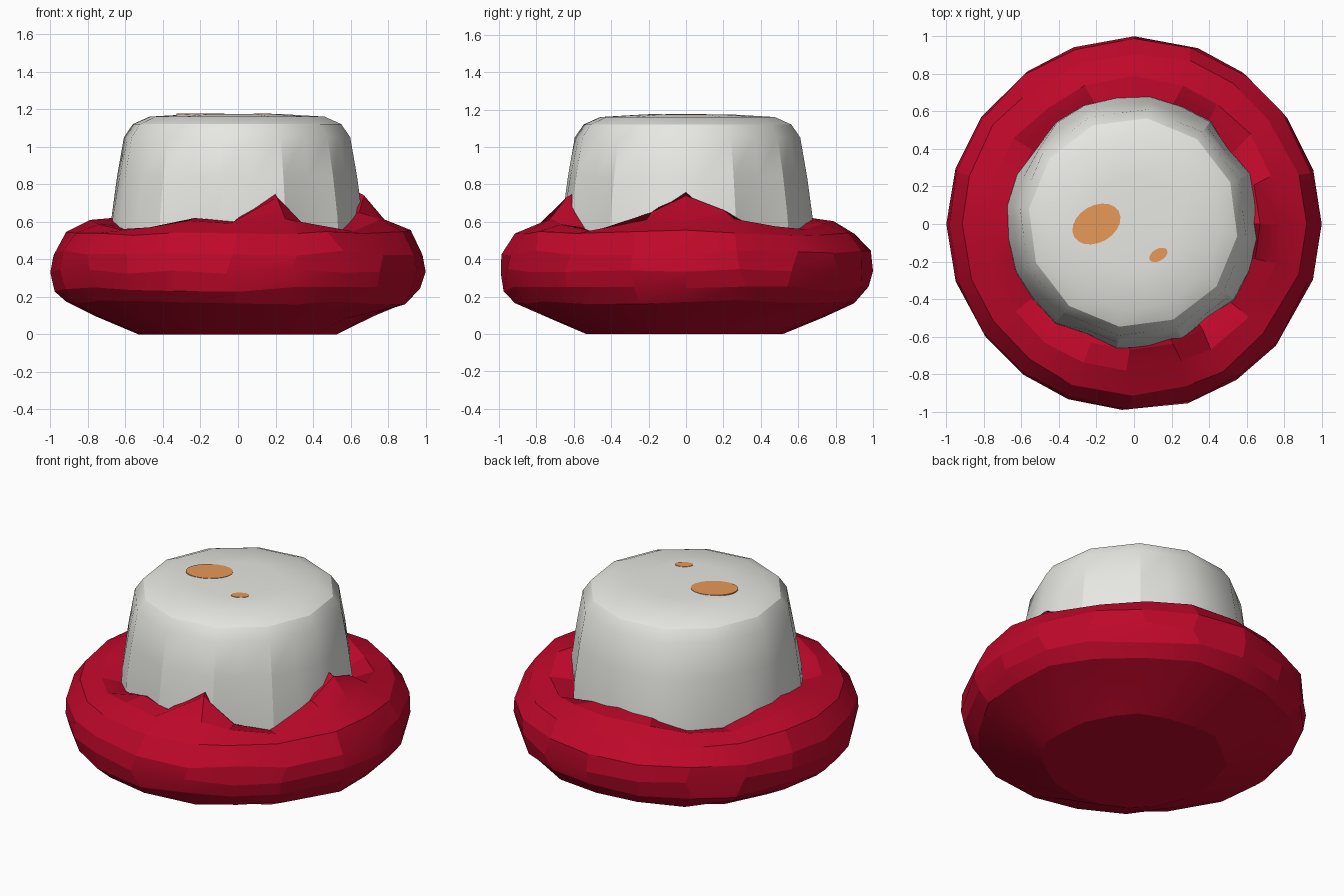
import bpy, bmesh, math, random

if "Cube" in bpy.data.objects:
    bpy.data.objects.remove(bpy.data.objects["Cube"])

random.seed(4)


def material(name, rgb):
    m = bpy.data.materials.new(name)
    m.diffuse_color = (*rgb, 1)
    m.use_nodes = True
    m.node_tree.nodes["Principled BSDF"].inputs["Base Color"].default_value = m.diffuse_color
    return m


RED = material("crimson", (0.52, 0.0025, 0.023))
WHITE = material("warm white", (0.80, 0.80, 0.765))
ORANGE = material("orange", (0.81, 0.325, 0.10))


def loft(name, rings, mat, angle):
    """Skin a list of closed rings and cap both ends."""
    bm = bmesh.new()
    loops = [[bm.verts.new(p) for p in ring] for ring in rings]
    n = len(loops[0])
    for a, b in zip(loops, loops[1:]):
        for i in range(n):
            j = (i + 1) % n
            bm.faces.new((a[i], a[j], b[j], b[i]))
    bm.faces.new(loops[0][::-1])
    bm.faces.new(loops[-1])
    bmesh.ops.recalc_face_normals(bm, faces=bm.faces)
    me = bpy.data.meshes.new(name)
    bm.to_mesh(me)
    bm.free()
    ob = bpy.data.objects.new(name, me)
    bpy.context.collection.objects.link(ob)
    me.materials.append(mat)
    bpy.ops.object.select_all(action='DESELECT')
    ob.select_set(True)
    bpy.context.view_layer.objects.active = ob
    bpy.ops.object.shade_smooth_by_angle(angle=math.radians(angle))
    return ob


def jit(a):
    return random.uniform(-a, a)


def polar(r, deg, z):
    a = math.radians(deg)
    return (r * math.cos(a), r * math.sin(a), z)


# Inner rim height of the red roll by direction (degrees): low dips, two peaks
RIM = [(0, 0.74), (18, 0.66), (36, 0.55), (54, 0.52), (72, 0.59), (90, 0.62),
       (108, 0.60), (126, 0.53), (144, 0.53), (162, 0.60), (180, 0.62),
       (198, 0.58), (216, 0.53), (234, 0.56), (250, 0.62), (268, 0.60),
       (288, 0.73), (303, 0.57), (321, 0.52), (344, 0.65)]

# Red roll: radius, height, radius jitter, height jitter, share of the rim dips
PROFILE = [(0.53, 0.0, 0.02, 0, 0), (0.74, 0.095, 0.025, 0.012, 0),
           (0.91, 0.17, 0.012, 0.012, 0), (0.975, 0.24, 0.008, 0.016, 0),
           (0.995, 0.335, 0.004, 0.016, 0), (0.985, 0.43, 0.006, 0.016, 0),
           (0.91, 0.54, 0.012, 0.012, 0.15), (0.78, 0.59, 0.012, 0.006, 0.5)]
rings = []
for r, z, jr, jz, share in PROFILE:
    ring = []
    for deg, rim in RIM:
        rr = 1.0 if r == 0.995 and deg % 90 == 0 else r + jit(jr)
        turn = 0 if deg % 90 == 0 else jit(2)
        ring.append(polar(rr, deg + turn, z + jit(jz) + share * (min(rim, 0.63) - 0.59)))
    rings.append(ring)
rings.append([polar(0.672, d, h) for d, h in RIM])
rings.append([polar(0.60, d, h + (0.04 if h > 0.7 else -0.03)) for d, h in RIM])
loft("red_roll", rings, RED, 17)

# White crown: tapered drum, lightly folded near the base, with a bevelled top
SIDES = 24
FLAT = math.cos(math.pi / 12)
rings = []
for r, z, fold, chord in ((0.682, 0.45, 0.035, 0.99), (0.675, 0.62, 0.028, 0.99),
                          (0.645, 0.84, 0.01, 0.98), (0.608, 1.05, 0, FLAT),
                          (0.56, 1.12, 0, FLAT), (0.47, 1.16, 0, FLAT),
                          (0.25, 1.173, 0, FLAT)):
    ring = []
    for i in range(SIDES):
        # twelve-sided outline: every second point is pulled in to the chord
        rr = r * (1 if i % 2 else chord) - (fold if i in (2, 9, 16, 20) else 0)
        x, y, _ = polar(rr, 360 * (i + 0.5) / SIDES, z)
        ring.append((x - 0.005, y + 0.008, z))
    rings.append(ring)
loft("white_crown", rings, WHITE, 25)


# Orange spots: thin plates on the crown top
def spot(name, x, y, rx, ry, turn):
    t = math.radians(turn)
    out = []
    for z in (1.169, 1.1755):
        ring = []
        for i in range(20):
            u, v, _ = polar(1, 18 * i, 0)
            u, v = u * rx, v * ry
            ring.append((x + u * math.cos(t) - v * math.sin(t),
                         y + u * math.sin(t) + v * math.cos(t), z))
        out.append(ring)
    loft(name, out, ORANGE, 30)


spot("large_spot", -0.20, 0.0, 0.137, 0.098, 30)
spot("small_spot", 0.13, -0.165, 0.053, 0.032, 30)
